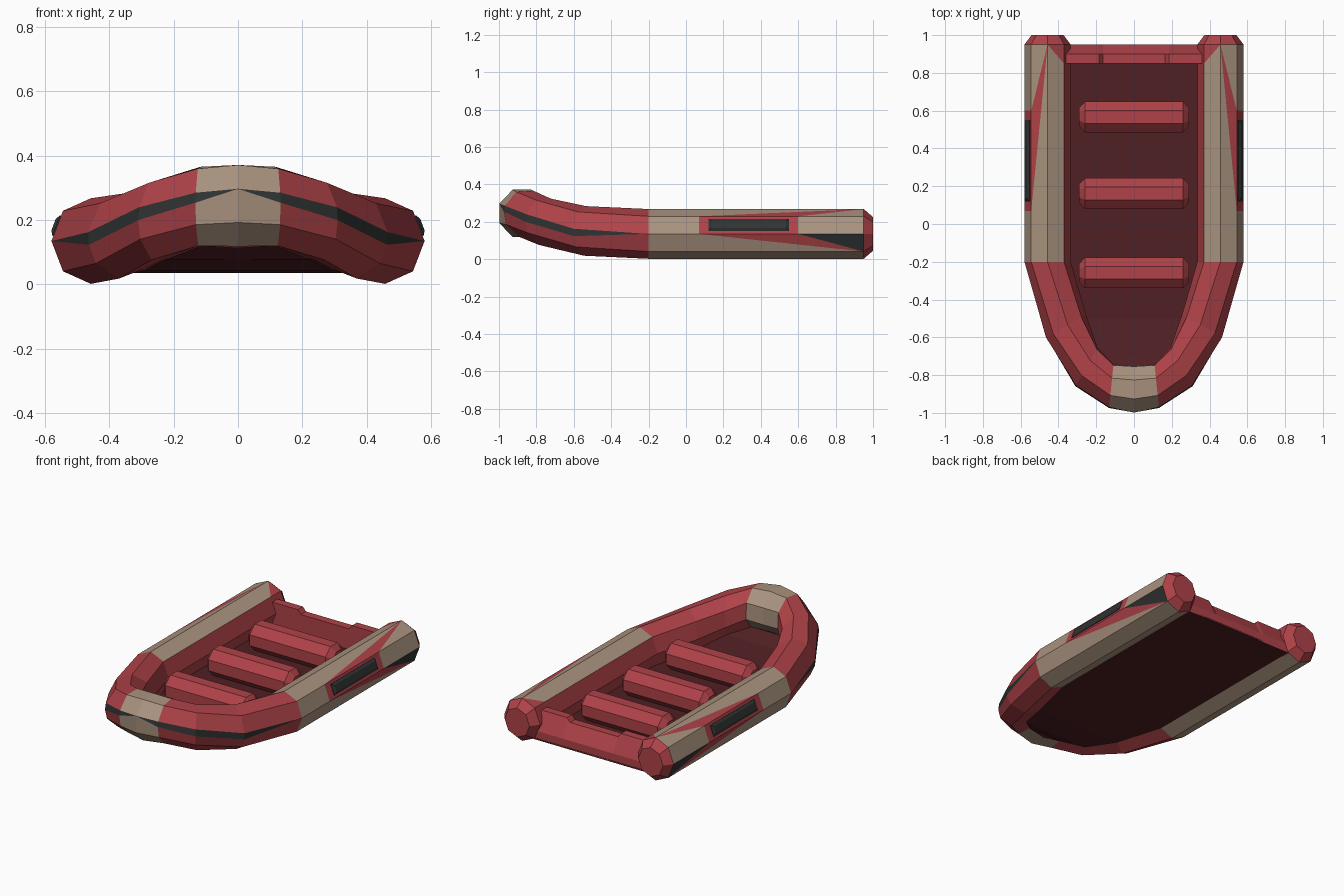
import bpy, bmesh
from math import sin, cos, radians
from mathutils import Vector

if "Cube" in bpy.data.objects:
    bpy.data.objects.remove(bpy.data.objects["Cube"])

def material(name, rgb):
    m = bpy.data.materials.new(name)
    m.diffuse_color = (*rgb, 1)
    m.use_nodes = True
    m.node_tree.nodes["Principled BSDF"].inputs["Base Color"].default_value = m.diffuse_color
    return m

MATS = [material("red_rubber", (0.43, 0.055, 0.065)),
        material("beige_panel", (0.40, 0.29, 0.21)),
        material("dark_trim", (0.03, 0.034, 0.034)),
        material("floor_red", (0.08, 0.014, 0.017))]
RED, BEIGE, DARK, FLOOR = range(4)

def build(name, faces, mirror=False):
    """faces: list of (points, material index)"""
    bm = bmesh.new()
    for pts, mi in faces:
        bm.faces.new([bm.verts.new(p) for p in pts]).material_index = mi
    bmesh.ops.remove_doubles(bm, verts=bm.verts, dist=1e-4)
    bmesh.ops.recalc_face_normals(bm, faces=bm.faces)
    me = bpy.data.meshes.new(name)
    bm.to_mesh(me)
    bm.free()
    for m in MATS:
        me.materials.append(m)
    ob = bpy.data.objects.new(name, me)
    bpy.context.collection.objects.link(ob)
    if mirror:
        mod = ob.modifiers.new("mirror", 'MIRROR')
        mod.use_clip = True
    return ob

def loft(rings, mi, cap=True):
    faces = []
    for a, b in zip(rings, rings[1:]):
        n = len(a)
        faces += [((a[i], a[(i+1) % n], b[(i+1) % n], b[i]), mi) for i in range(n)]
    if cap:
        faces += [(rings[0], mi), (rings[-1], mi)]
    return faces

# Octagonal tube section; the ninth point opens the dark rubbing strip
def section(center, outward, rot=0, gap=0, r=0.1225, rz=0.133):
    c, o = Vector(center), Vector((*outward, 0)).normalized()
    angles = [k * 45 + rot for k in range(8)] + [rot - gap]
    return [c + o * r * cos(radians(t)) + Vector((0, 0, rz * sin(radians(t)))) for t in angles]

# Bow half of the tube
bow = [section((0.4575, -0.2, 0.135), (1, 0)),
       section((0.36, -0.54, 0.151), (0.87, -0.5), 5, 17),
       section((0.25, -0.755, 0.2), (0.5, -0.86), 18, 18, 0.12, 0.13),
       section((0.12, -0.855, 0.243), (0.1, -0.99), 19, 14, 0.12, 0.13),
       section((0, -0.876, 0.245), (0, -1), 22.5, 0, 0.132, 0.137)]
tube = []
for s, (a, b) in enumerate(zip(bow, bow[1:])):
    for i in range(9):
        j = (i + 1) % 9
        mi = DARK if i == 8 else BEIGE if s == 3 else RED
        pts = []
        for p in (a[i], a[j], b[j], b[i]):
            if all((p - q).length > 1e-4 for q in pts):
                pts.append(p)
        if len(pts) > 2:
            tube.append((pts, mi))

# Straight sides with wedge-shaped colour panels
Y0, YA, YB, YE = -0.2, 0.07, 0.6, 0.95
def P(k, y):
    v = bow[0][k].copy()
    v.y = y
    return v
def panel(mi, *pts):
    tube.append(([P(*p) for p in pts], mi))

for y1, y2, mi in ((Y0, YA, BEIGE), (YA, YB, RED), (YB, YE, BEIGE)):
    panel(mi, (0, y1), (0, y2), (1, y2), (1, y1))
for edge, far, rear in ((1, 2, BEIGE), (0, 7, DARK)):
    panel(BEIGE, (edge, Y0), (edge, YA), (far, YE), (far, Y0))
    panel(RED, (edge, YA), (edge, YB), (far, YE))
    panel(rear, (edge, YB), (edge, YE), (far, YE))
panel(BEIGE, (2, Y0), (2, YE), (3, 0.85), (3, Y0))
panel(RED, (2, YE), (3, YE), (3, 0.85))
for k, mi in ((3, RED), (4, RED), (5, BEIGE), (6, BEIGE)):
    panel(mi, (k, Y0), (k, YE), (k + 1, YE), (k + 1, Y0))

# Tapered stern ends
end = [P(k, YE) for k in range(8)]
tip = section((0.4575, 1.0, 0.135), (1, 0), 0, 0, 0.085, 0.09)[:8]
tube += loft([end, tip], RED, cap=False) + [(tip, RED)]
build("inflatable_tube", tube, mirror=True)

# Floor follows the lower inner edge of the tube
edge = [P(5, YE)] + [s[5] for s in bow]
floor = []
for a, b in zip(edge, edge[1:]):
    ca, cb = Vector((0, a.y, a.z)), Vector((0, b.y, b.z))
    pts = [ca, a, b] + ([cb] if b.x > 1e-4 else [])
    floor.append((pts, FLOOR))
fl = build("floor", floor, mirror=True)
sol = fl.modifiers.new("thickness", 'SOLIDIFY')
sol.thickness = 0.012
sol.offset = 0

# Transom with a lowered middle and a steep sloping back
def transom_ring(x, top):
    return [Vector((x, y, z)) for y, z in ((0.85, 0.04), (0.85, top), (0.90, top), (0.95, 0.09), (0.95, 0.035))]
steps = [(0.38, 0.2), (0.185, 0.2), (0.165, 0.175)]
rings = [transom_ring(x, t) for x, t in steps] + [transom_ring(-x, t) for x, t in reversed(steps)]
build("transom", loft(rings, RED))

# Cross bolster seats with tapered ends
def bolster(name, y):
    rings = []
    for x, s in ((-0.29, 0.6), (-0.26, 1), (0.26, 1), (0.29, 0.6)):
        rings.append([Vector((x, y + 0.088 * s * cos(radians(22.5 + 45 * k)),
                              0.13 + 0.088 * s * sin(radians(22.5 + 45 * k)))) for k in range(8)])
    build(name, loft(rings, RED))

for i, y in enumerate((0.567, 0.162, -0.258)):
    bolster(f"seat_{i + 1}", y)

# Side grab handles: bevelled pads on the upper outer face
lo, hi = P(0, 0), P(1, 0)
up = (hi - lo).normalized()
out = Vector((up.z, 0, -up.x))
mid = (lo + hi) / 2
def pad_ring(dy, h, d):
    return [mid + Vector((0, 0.335 + sy * dy, 0)) + up * sh * h + out * d
            for sy, sh in ((-1, -1), (1, -1), (1, 1), (-1, 1))]
pad = loft([pad_ring(0.215, 0.034, -0.005), pad_ring(0.215, 0.034, 0.003),
            pad_ring(0.2, 0.02, 0.012)], DARK)
build("grab_handle", pad, mirror=True).modifiers["mirror"].use_clip = False
